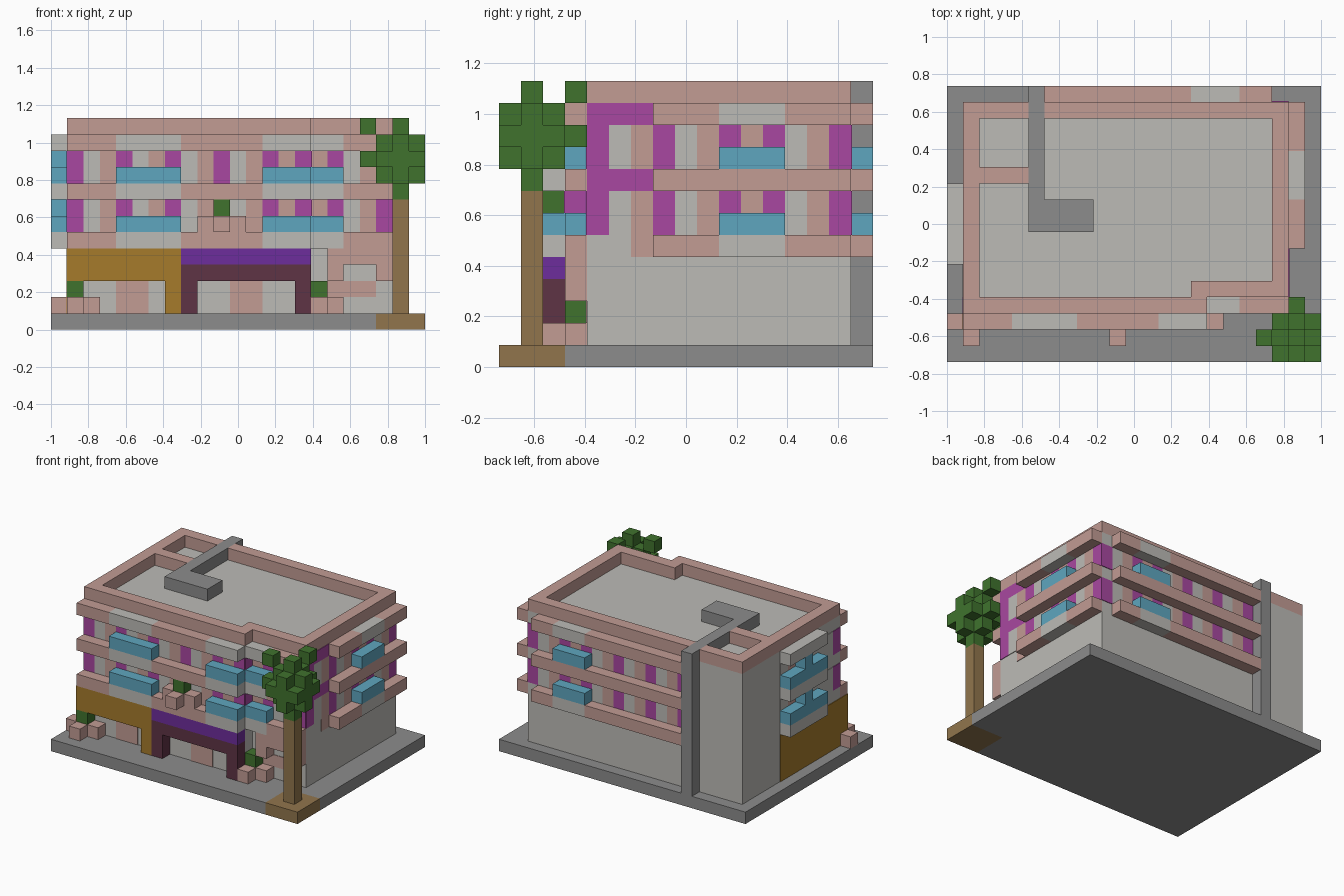
import bpy
import bmesh
from mathutils import Vector

if "Cube" in bpy.data.objects:
    bpy.data.objects.remove(bpy.data.objects["Cube"], do_unlink=True)

U = 2 / 23          # one building block
THIN = 0.05         # paint plate thickness in blocks
LEVELS = (5, 8, 11)


def colour(name, *srgb):
    rgba = [((c + 0.055) / 1.055) ** 2.4 for c in srgb] + [1]
    m = bpy.data.materials.new(name)
    m.use_nodes = True
    m.diffuse_color = rgba
    m.node_tree.nodes["Principled BSDF"].inputs["Base Color"].default_value = rgba
    return m


MATS = {
    "k": colour("dusty pink", .76, .61, .58),
    "l": colour("light stone", .74, .735, .715),
    "g": colour("grey concrete", .55, .55, .55),
    "b": colour("sky blue", .37, .65, .75),
    "p": colour("magenta", .66, .28, .63),
    "v": colour("violet", .43, .18, .61),
    "r": colour("maroon", .37, .2, .27),
    "m": colour("mustard", .65, .48, .17),
    "t": colour("leaf green", .25, .45, .18),
    "w": colour("wood brown", .57, .46, .3),
}


def build(name, blocks):
    """Make one object from (colour key, x0, x1, y0, y1, z0, z1) blocks."""
    bm = bmesh.new()
    keys = sorted({b[0] for b in blocks})
    for key, x0, x1, y0, y1, z0, z1 in blocks:
        verts = bmesh.ops.create_cube(bm, size=1)["verts"]
        mid = Vector((x0 + x1 - 23, y0 + y1 - 17, z0 + z1)) / 2
        size = Vector((x1 - x0, y1 - y0, z1 - z0))
        for v in verts:
            v.co = (v.co * size + mid) * U
        for f in {f for v in verts for f in v.link_faces}:
            f.material_index = keys.index(key)
    mesh = bpy.data.meshes.new(name)
    bm.to_mesh(mesh)
    bm.free()
    for key in keys:
        mesh.materials.append(MATS[key])
    obj = bpy.data.objects.new(name, mesh)
    bpy.context.collection.objects.link(obj)
    return obj


def strip(text, axis, start, d0, d1, z0, z1):
    """Turn a row of colour letters into blocks along x or y; '.' is a gap."""
    out, i = [], 0
    while i < len(text):
        j = i
        while j < len(text) and text[j] == text[i]:
            j += 1
        a, b = start + i, start + j
        if text[i] != ".":
            span = (a, b, d0, d1) if axis == "x" else (d0, d1, a, b)
            out.append((text[i], *span, z0, z1))
        i = j
    return out


def cell(key, x, y, z):
    return (key, x, x + 1, y, y + 1, z, z + 1)


# Ground and main body
build("ground_slab", [("g", 0, 23, 3, 17, 0, 1), ("g", 0, 20, 0, 3, 0, 1)])
build("building_body", [("l", 1, 16, 3, 16, 1, 12), ("l", 16, 21, 4, 16, 1, 12)])

# Roof edge, leaving a gap for the duct
build("roof_parapet", [
    ("k", 1, 16, 3, 4, 12, 13), ("k", 15, 16, 4, 5, 12, 13),
    ("k", 16, 21, 4, 5, 12, 13), ("k", 1, 2, 4, 16, 12, 13),
    ("k", 20, 21, 5, 16, 12, 13), ("k", 2, 5, 15, 16, 12, 13),
    ("k", 6, 20, 15, 16, 12, 13), ("k", 2, 5, 11, 12, 12, 13)])
build("roof_duct", [("g", 5, 6, 10, 16, 12, 13), ("g", 5, 9, 8, 10, 12, 13),
                    ("g", 5, 6, 16, 17, 1, 13)])

# Projecting floor ledges
front, side, back, left = [], [], [], []
for z in LEVELS:
    top = z + 1
    front += strip("kkkllllkkkkklll", "x", 1, 2, 3, z, top)
    front += strip("llkkk", "x", 16, 3, 4, z, top)
    side += strip("k" * 9 if z == 8 else "kkklllkkk", "y", 7, 21, 22, z, top)
    back += strip("k" * 14 if z == 8 else "kkkkkkkkklllkk", "x", 6, 16, 17, z, top)
    left += strip("lllll", "y", 6, 0, 1, z, top)
build("front_ledges", front)
build("right_ledges", side)
build("back_ledges", back)
build("left_ledges", left)

# Window boxes and painted wall columns on the two upper floors
boxes, paint = [], []
for z in LEVELS[:2]:
    s, e = z + 1, z + 3
    boxes += strip("bbbb.....bbb", "x", 4, 2, 3, s, s + 1)
    boxes += strip("bb", "x", 16, 3, 4, s, s + 1)
    boxes += strip("bbb", "y", 10, 21, 22, s, s + 1)
    boxes += strip("bbb", "x", 15, 16, 17, s, s + 1)
    boxes += strip("bbbbb", "y", 6, 0, 1, s, s + 1)
    boxes += strip("b", "y", 8, 0, 1, s + 1, e)
    paint += strip("plkplkplkplkpkp", "x", 1, 3 - THIN, 3, s, e)
    paint += strip("kplkp", "x", 16, 4 - THIN, 4, s, e)
    paint += strip("plkplkpkplkp", "y", 4, 21, 21 + THIN, s, e)
    paint += strip("pklpklpklpkpklp", "x", 6, 16, 16 + THIN, s, e)
    paint += strip("plllklkl", "y", 3, 1 - THIN, 1, s, e)
    paint += strip("p", "y", 3, 16, 16 + THIN, s, e)
    paint += strip("ppp", "y", 4, 21, 21 + THIN, e, e + 1)
paint += strip("k", "y", 6, 21, 21 + THIN, 5, 6)
build("window_boxes", boxes)
build("painted_wall_columns", paint)

# Ground floor shop fronts
build("ground_floor_panels",
      strip("kk", "x", 4, 3 - THIN, 3, 1, 3)
      + strip("kk", "x", 11, 3 - THIN, 3, 1, 3)
      + strip("kkk", "x", 17, 4 - THIN, 4, 2, 3))
build("corner_shop_front", [("m", 1, 8, 2, 3, 3, 5), ("m", 7, 8, 2, 3, 1, 3),
                            ("m", 1 - THIN, 1, 2, 11, 1, 5)])
build("entrance_canopy", [("v", 8, 16, 2, 3, 4, 5)])
build("entrance_frame", [("r", 8, 16, 2, 3, 3, 4), ("r", 8, 9, 2, 3, 1, 3),
                         ("r", 15, 16, 2, 3, 1, 3)])
build("side_awning", [("k", 17, 21, 3, 4, 4, 5), cell("k", 17, 3, 3),
                      cell("k", 20, 3, 3)])


# Flower pots, each a ring of blocks around a bush
def planter(name, x, y, z, offsets):
    build(name + "_pots", [cell("k", x + dx, y + dy, z) for dx, dy in offsets])
    build(name + "_bush", [cell("t", x, y, z + 1), cell("k", x, y, z)])


ring = [(-1, 0), (1, 0), (0, -1)]
planter("left_planter", 1, 2, 1, ring)
planter("balcony_planter", 10, 2, 6, ring)
planter("right_planter", 16, 3, 1, ring[1:])

# Street tree
build("tree_bed", [("w", 20, 23, 0, 3, 0, 1)])
build("tree_trunk", [("w", 21, 22, 1, 2, 1, 8)])
leaves = [("t", 20, 23, 0, 3, 10, 11)]
for z in (9, 11):
    leaves += [("t", 20, 23, 1, 2, z, z + 1), cell("t", 21, 0, z), cell("t", 21, 2, z)]
for z in (8, 12):
    leaves.append(cell("t", 21, 1, z))
for z in (10, 12):
    leaves += [cell("t", 19, 1, z), cell("t", 21, 3, z)]
build("tree_leaves", leaves)
